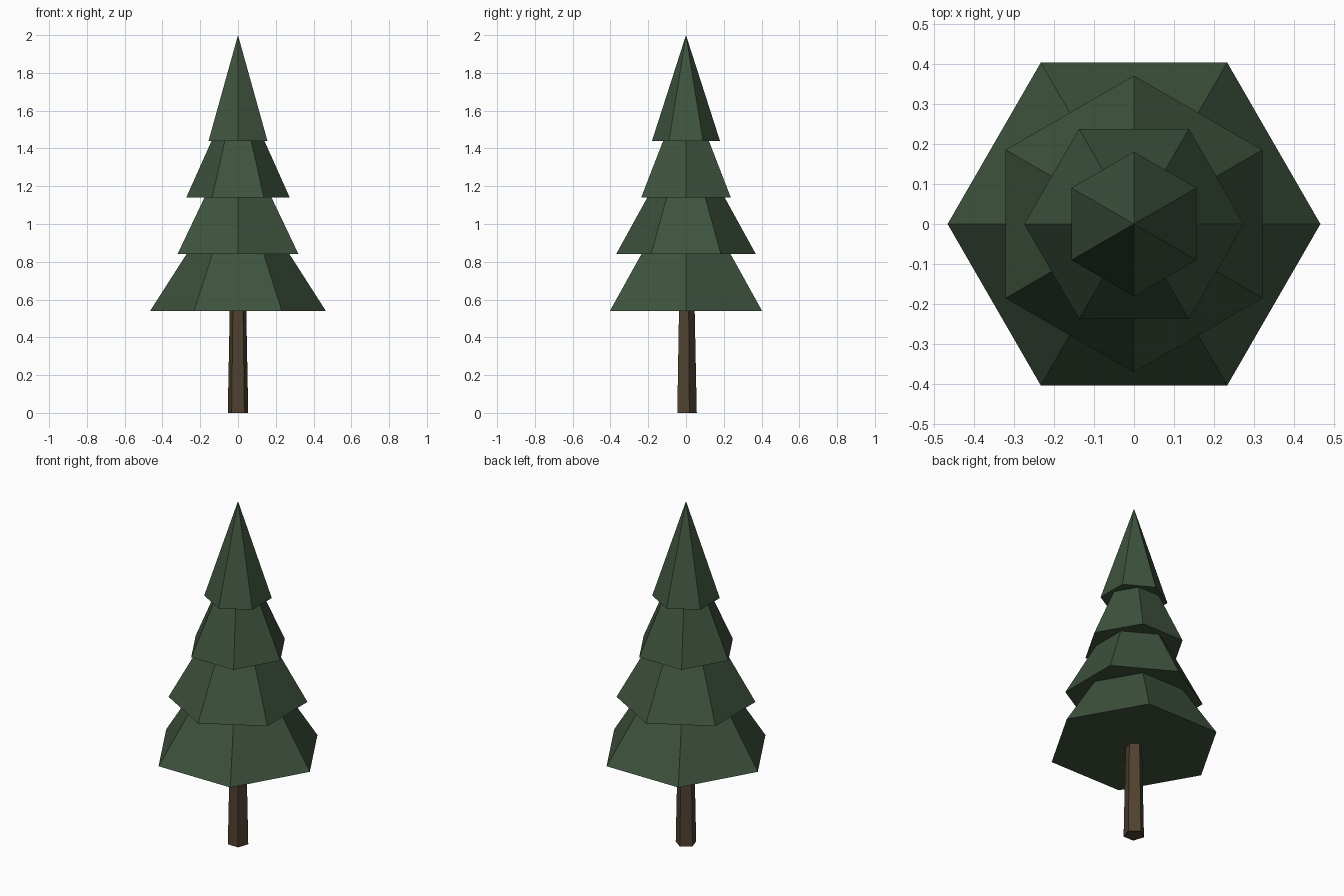
import bpy, bmesh
from math import sin, cos, pi

if "Cube" in bpy.data.objects:
    bpy.data.objects.remove(bpy.data.objects["Cube"])


def material(name, color):
    mat = bpy.data.materials.new(name)
    mat.diffuse_color = color
    mat.use_nodes = True
    mat.node_tree.nodes["Principled BSDF"].inputs["Base Color"].default_value = mat.diffuse_color
    return mat


def frustum(name, sides, start, z0, r0, z1, r1, mat):
    """Flat-faced prism tapering from r0 to r1; r1 = 0 makes a pyramid."""
    bm = bmesh.new()

    def ring(r, z):
        return [bm.verts.new((r * cos(start + 2 * pi * i / sides),
                              r * sin(start + 2 * pi * i / sides), z))
                for i in range(sides)]

    low = ring(r0, z0)
    bm.faces.new(low[::-1])
    if r1 > 0:
        high = ring(r1, z1)
        bm.faces.new(high)
    else:
        tip = bm.verts.new((0, 0, z1))
    for i in range(sides):
        j = (i + 1) % sides
        if r1 > 0:
            bm.faces.new((low[i], low[j], high[j], high[i]))
        else:
            bm.faces.new((low[i], low[j], tip))
    mesh = bpy.data.meshes.new(name)
    bm.to_mesh(mesh)
    bm.free()
    mesh.materials.append(mat)
    obj = bpy.data.objects.new(name, mesh)
    bpy.context.collection.objects.link(obj)
    return obj


green = material("needles", (0.048, 0.085, 0.048, 1))
brown = material("bark", (0.08, 0.053, 0.03, 1))

# Five-sided trunk with one corner at the back
frustum("trunk", 5, pi / 2, 0, 0.057, 0.54, 0.046, brown)

# Six-sided foliage tiers, each turned 30 degrees from the one below
tiers = [
    ("bottom_tier", 0.54, 0.465, 0.84, 0.273),
    ("lower_middle_tier", 0.84, 0.37, 1.14, 0.205),
    ("upper_middle_tier", 1.14, 0.274, 1.44, 0.14),
    ("top_tier", 1.44, 0.18, 2.0, 0),
]
for i, (name, z0, r0, z1, r1) in enumerate(tiers):
    frustum(name, 6, (i % 2) * pi / 6, z0, r0, z1, r1, green)
